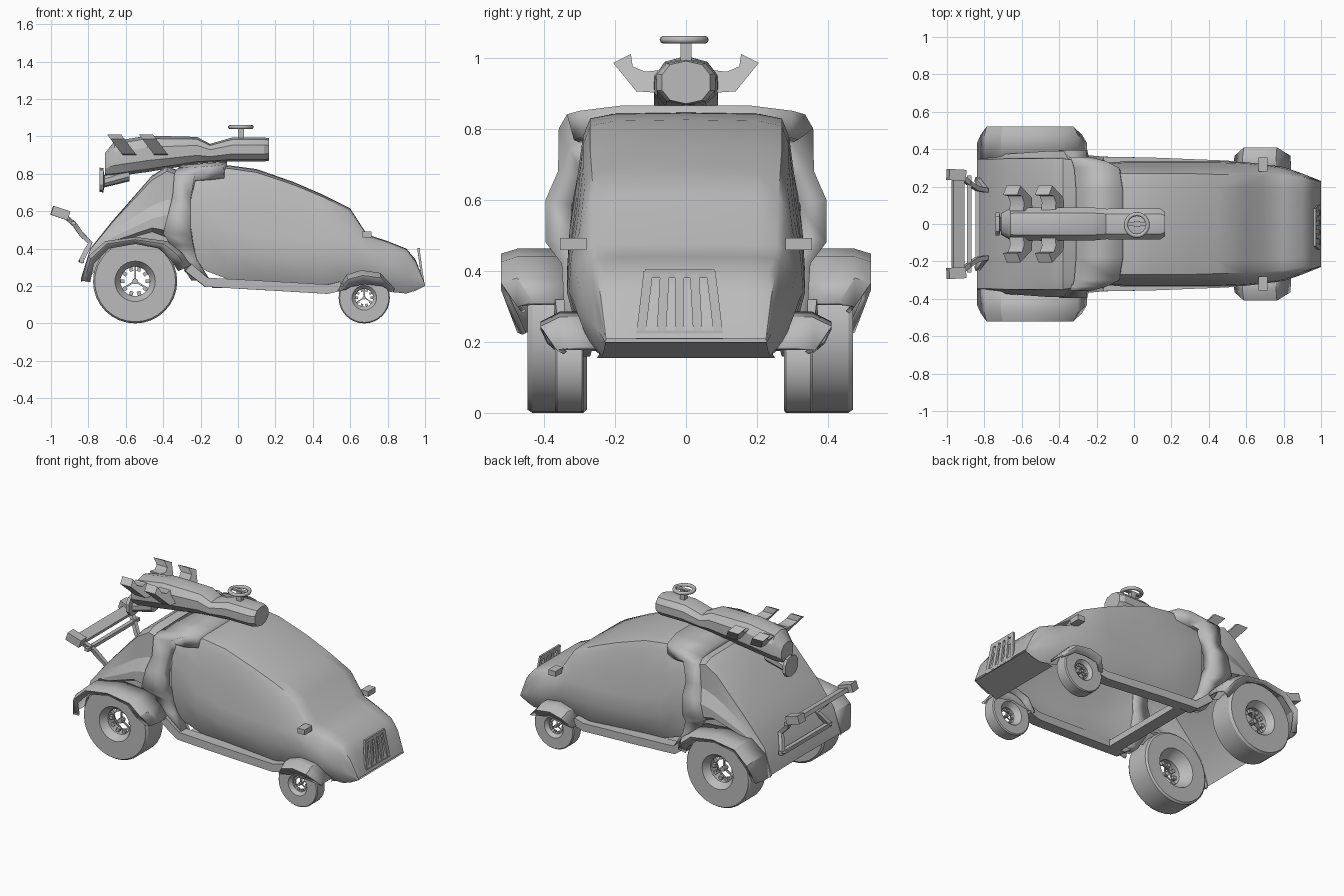
import bpy, bmesh, math
from mathutils import Vector

cube = bpy.data.objects.get("Cube")
if cube:
    bpy.data.objects.remove(cube, do_unlink=True)

GREY = (0.5, 0.5, 0.5, 1)
paint = bpy.data.materials.new("plain_grey")
paint.use_nodes = True
paint.diffuse_color = GREY
paint.node_tree.nodes["Principled BSDF"].inputs["Base Color"].default_value = GREY


def finish(ob, mirror=False, thick=0, angle=30):
    ob.data.materials.append(paint)
    bpy.ops.object.select_all(action='DESELECT')
    ob.select_set(True)
    bpy.context.view_layer.objects.active = ob
    bpy.ops.object.shade_smooth_by_angle(angle=math.radians(angle))
    if mirror:
        m = ob.modifiers.new("mirror", 'MIRROR')
        m.use_axis = (False, True, False)
    if thick:
        s = ob.modifiers.new("thickness", 'SOLIDIFY')
        s.thickness = thick
        s.offset = -1
    return ob


def build(name, lofts, closed=True, cap=True, **kw):
    """Skin one or more lists of rings into a single object."""
    bm = bmesh.new()
    for rings in lofts:
        vs = [[bm.verts.new(p) for p in r] for r in rings]
        n = len(vs[0])
        for a, b in zip(vs, vs[1:]):
            for i in range(n if closed else n - 1):
                j = (i + 1) % n
                bm.faces.new((a[i], a[j], b[j], b[i]))
        if cap:
            bm.faces.new(vs[0])
            bm.faces.new(vs[-1])
    bmesh.ops.recalc_face_normals(bm, faces=bm.faces[:])
    me = bpy.data.meshes.new(name)
    bm.to_mesh(me)
    bm.free()
    ob = bpy.data.objects.new(name, me)
    bpy.context.collection.objects.link(ob)
    return finish(ob, **kw)


def beam(path, w, h, hint=(0, 0, 1)):
    """Rings of a rectangular bar along a path."""
    pts = [Vector(p) for p in path]
    rings = []
    for i, p in enumerate(pts):
        t = (pts[min(i + 1, len(pts) - 1)] - pts[max(i - 1, 0)]).normalized()
        s = t.cross(Vector(hint)).normalized()
        u = s.cross(t)
        rings.append([p + s * a * w / 2 + u * b * h / 2
                      for a, b in ((-1, -1), (1, -1), (1, 1), (-1, 1))])
    return rings


# Rounded cabin and nose: x, top z/width, belt z/width, bottom z/width
rings = []
for x, zt, wt, zm, wm, zb, wb in (
        (-.25, .80, .28, .66, .31, .35, .30), (-.17, .82, .285, .60, .325, .28, .29),
        (-.05, .845, .29, .51, .335, .235, .285),
        (.1, .825, .29, .47, .335, .22, .28), (.3, .755, .29, .45, .335, .20, .28),
        (.45, .69, .285, .445, .335, .18, .28), (.6, .615, .28, .44, .33, .19, .27),
        (.69, .475, .275, .40, .32, .20, .26), (.8, .44, .265, .35, .305, .17, .25),
        (.9, .40, .25, .32, .27, .16, .235), (.95, .34, .24, .28, .25, .175, .23),
        (1, .21, .225, .205, .23, .2, .225)):
    d = zt - zm
    rings.append([(x, 0, zt), (x, wt * .7, zt - d * .01), (x, wt * .93, zt - d * .05),
                  (x, wt, zt - d * .2), (x, wt + (wm - wt) * .4, zm + d * .4), (x, wm - .007, zm),
                  (x, wm, zm * .6 + zb * .4), (x, wm * .5 + wb * .5, zm * .2 + zb * .8),
                  (x, wb, zb)])
build("cabin", [rings], closed=False, cap=False, mirror=True, angle=40)
build("nose_underside", [[[(.82, -.25, .155), (.82, .25, .155)],
                          [(1, -.225, .2), (1, .225, .2)]]], closed=False, cap=False)

# Boxy rear body: x, top z, top width, side z/width, ledge z, ledge width, undercut width, bottom z
rings = []
for x, zt, wt, zs, ws, zm, wm, wu, zb in (
        (-.27, .80, .29, .66, .34, .58, .385, .33, .30), (-.38, .84, .29, .66, .355, .58, .39, .34, .34),
        (-.46, .79, .29, .63, .355, .56, .39, .35, .42), (-.67, .55, .30, .50, .355, .46, .375, .36, .40),
        (-.79, .40, .31, .37, .35, .34, .36, .355, .25), (-.84, .24, .33, .235, .35, .23, .355, .35, .22)):
    rings.append([(x, 0, zt), (x, wt, zt - .003), (x, ws - .005, zt * .85 + zs * .15),
                  (x, ws, zs), (x, wm, zm), (x, wm, zm * .65 + zb * .35),
                  (x, wu, zm * .5 + zb * .5), (x, wu, zb)])
build("rear_body", [rings], closed=False, cap=False, mirror=True, angle=22)

# Arched pillar behind the doors
arch = [(-.31, -.06, 0, .865), (-.31, -.06, .18, .865), (-.32, -.08, .3, .85),
        (-.33, -.15, .335, .84), (-.34, -.23, .358, .80), (-.35, -.25, .36, .68),
        (-.37, -.25, .395, .6), (-.4, -.25, .395, .48), (-.36, -.24, .35, .42),
        (-.32, -.22, .345, .34), (-.25, -.15, .34, .23)]
build("door_arch", [[[(a, y, z - .02 * (z > .82)), (b, y, z)] for a, b, y, z in arch]],
      closed=False, cap=False, mirror=True, thick=.075, angle=22)


# Fenders, narrowing toward both ends
def fender(name, outer, inner, ys):
    rings = []
    last = len(outer) - 1
    for k, (o, i) in enumerate(zip(outer, inner)):
        m = [o[a] * .62 + i[a] * .38 for a in (0, 1)]
        pull = .045 if k in (0, last) else 0
        rings.append([(p[0], y - pull * f, p[1])
                      for y, p, f in zip(ys, (o, o, m, i), (0, 1, 1, 1))])
    build(name, [rings], closed=False, cap=False, mirror=True, thick=.012)


fender("rear_fenders",
       [(-.84, .23), (-.8, .36), (-.71, .44), (-.55, .462), (-.38, .44), (-.3, .38), (-.25, .31)],
       [(-.79, .22), (-.77, .32), (-.69, .40), (-.55, .425), (-.42, .40), (-.36, .34), (-.32, .28)],
       (.34, .475, .52, .505))
fender("front_fenders",
       [(.53, .18), (.58, .26), (.66, .285), (.76, .27), (.84, .185)],
       [(.55, .16), (.6, .195), (.68, .21), (.77, .20), (.83, .165)],
       (.25, .355, .41, .39))


# Wheels
def wheel(name, cx, r, y0, y1, shift, n=32):
    def ring(y, q, k):
        return [(cx + q * r * math.cos(math.tau * i / k), y,
                 r + q * r * math.sin(math.tau * i / k)) for i in range(k)]
    w = y1 - y0
    prof = [(y0 + w * .4, .35), (y0 + w * .2, .48), (y0, .55), (y0, .95), (y0 + w * .06, 1),
            (y1 - w * .08, 1), (y1, .96), (y1, .48), (y1 - w * .25, .35), (y0 + w * .4, .35)]
    ym = y0 + w * .6

    def bar(a, q0, q1, wid):
        c, s = r * math.cos(a), r * math.sin(a)
        return beam([(cx + c * q, ym, r + s * q) for q in (q0, q1)], wid * r, wid * r, (0, 1, 0))
    teeth = [bar(math.tau * i / 10, .25, .38, .09) for i in range(10)]
    spokes = [bar(math.tau * (i / 3 + .25), 0, .37, .04) for i in range(3)]
    hub = [[ring(ym - .02, .07, 8), ring(ym + .02, .07, 8)]]
    tyres = build(name + "_tyres", [[ring(y, q, n) for y, q in prof]], cap=False, mirror=True)
    rims = build(name + "_rims", teeth + spokes + hub, mirror=True)
    tyres.location.y = rims.location.y = shift


wheel("rear_wheel", -.55, .225, .29, .458, .012)
wheel("front_wheel", .675, .137, .282, .363, -.006)

# Running boards and cross member
build("running_boards", [beam([(-.27, .335, .30), (-.17, .325, .22), (.1, .32, .205),
                               (.48, .305, .183), (.55, .30, .2)], .07, .05)], mirror=True)
build("cross_member", [beam([(-.1, -.3, .21), (-.1, .3, .21)], .08, .04)])


# Roof tank and its nozzle, with slightly boxy sections
def bulge(v):
    return math.copysign(abs(v) ** .85, v)


def round_ring(x, z, h, w, n=10):
    return [(x, w * bulge(math.sin(math.tau * i / n)), z + h * bulge(math.cos(math.tau * i / n)))
            for i in range(n)]


build("roof_tank", [[round_ring(*s) for s in (
    (-.71, .85, .062, .06), (-.66, .88, .095, .09), (-.48, .907, .097, .094),
    (-.22, .925, .072, .092), (-.15, .91, .05, .085), (-.03, .93, .064, .086),
    (.14, .93, .064, .086), (.165, .93, .06, .07))]])
build("tank_nozzle", [[round_ring(*s) for s in (
    (-.58, .80, .04, .045), (-.715, .76, .033, .04),
    (-.72, .765, .065, .065), (-.74, .768, .065, .065))]])

# Angled tank fins
section = [(.07, .90), (.14, .905), (.205, .985), (.155, 1.01), (.15, .975), (.115, .96), (.07, .965)]
build("tank_fins", [[[(x - .75 * (z - .91), y, z) for y, z in section] for x in (a, a + .075)]
                    for a in (-.625, -.455)], mirror=True)

# Steering wheel on the tank
bpy.ops.mesh.primitive_torus_add(major_segments=24, minor_segments=8, major_radius=.058,
                                 minor_radius=.011, location=(.015, -.005, 1.05))
bpy.context.object.name = "steering_wheel_rim"
finish(bpy.context.object, angle=60)
build("steering_wheel_stem", [beam([(.015, 0, .98), (.015, 0, 1.05)], .032, .032, (0, 1, 0)),
                              beam([(-.04, 0, 1.05), (.07, 0, 1.05)], .022, .012)])

# Side mirrors
build("side_mirrors", [beam([(.69, .28, .475), (.69, .355, .475)], .05, .033)], mirror=True)


# Slotted nose grille
def on_grille(y, t):
    return (.99 - .025 * t, y - .018, .212 + .185 * t)


bars = [beam([on_grille(y, 0), on_grille(y * .8, 1)], .026, .012, (1, 0, 0))
        for y in (-.11, -.052, 0, .052, .11)]
bars += [beam([on_grille(-w, t), on_grille(w, t)], .012, .024) for w, t in ((.122, .04), (.098, .97))]
build("nose_grille", bars)

# Rear wing and its frame
build("rear_wing", [beam([(-.94, -.28, .578), (-.94, .28, .578)], .065, .025, (.4, 0, 1)),
                    beam([(-.88, -.26, .535), (-.88, .26, .535)], .025, .02)])
build("wing_ends", [beam([(-.995, .265, .605), (-.905, .26, .575)], .06, .05)], mirror=True)
build("wing_struts", [beam([(-.91, .24, .56), (-.87, .21, .525), (-.84, .19, .48),
                            (-.79, .18, .43), (-.81, .2, .39), (-.84, .24, .33)], .025, .025,
                           (0, 1, 0))], mirror=True)
build("wing_frame_bar", [beam([(-.835, -.25, .335), (-.835, .25, .335)], .025, .025)])
